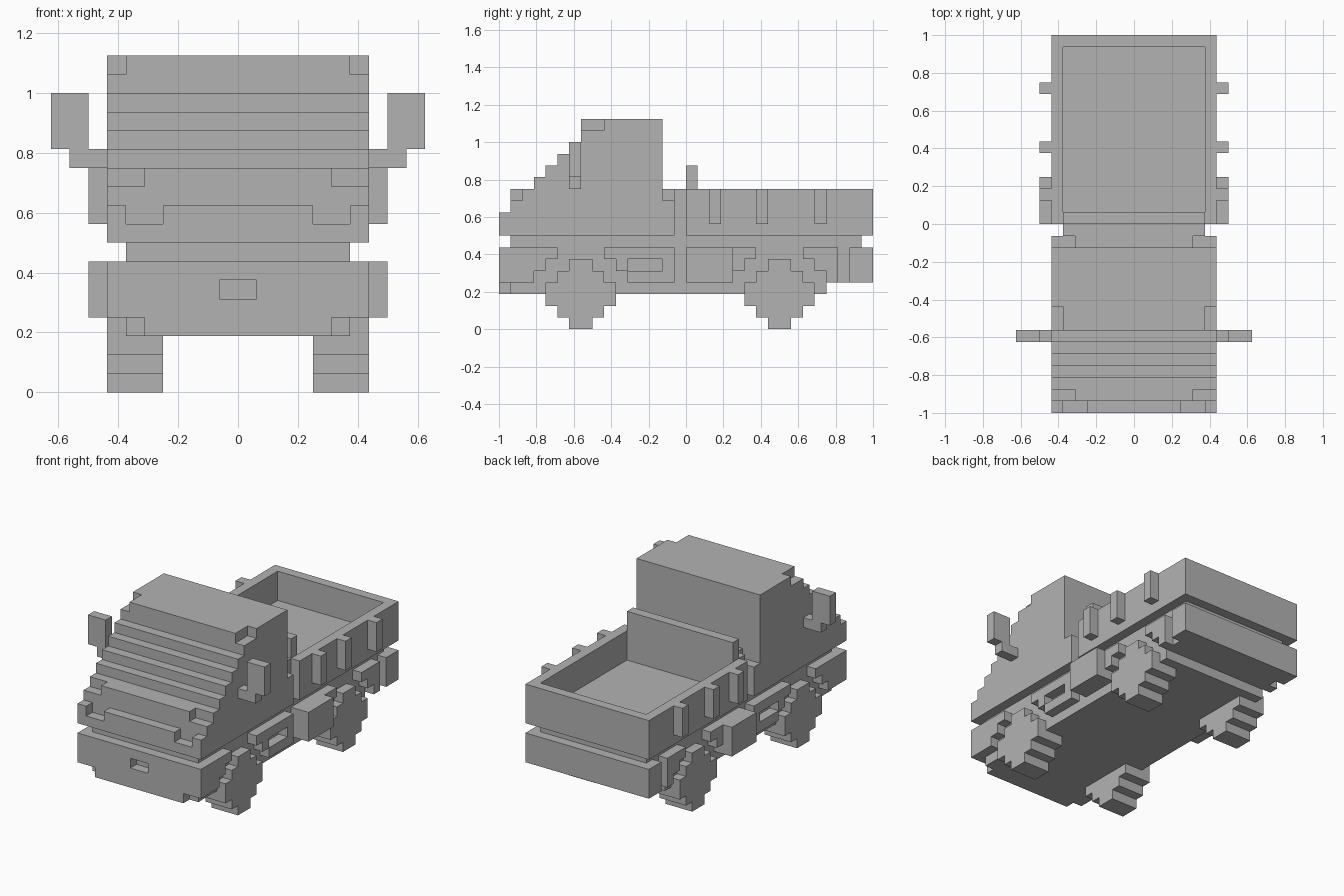
import bpy
import bmesh

U = 1 / 16  # one block of the grid

cube = bpy.data.objects.get("Cube")
if cube:
    bpy.data.objects.remove(cube, do_unlink=True)

grey = bpy.data.materials.new("plain grey")
grey.use_nodes = True
grey.diffuse_color = (0.45, 0.45, 0.45, 1)
grey.node_tree.nodes["Principled BSDF"].inputs["Base Color"].default_value = grey.diffuse_color


def prism(name, x0, x1, outline):
    """Extrude a (y, z) outline across x, in block units."""
    bm = bmesh.new()
    face = bm.faces.new([bm.verts.new((x0 * U, y * U, z * U)) for y, z in outline])
    ext = bmesh.ops.extrude_face_region(bm, geom=[face])
    moved = [v for v in ext["geom"] if isinstance(v, bmesh.types.BMVert)]
    bmesh.ops.translate(bm, verts=moved, vec=((x1 - x0) * U, 0, 0))
    bmesh.ops.recalc_face_normals(bm, faces=bm.faces)
    mesh = bpy.data.meshes.new(name)
    bm.to_mesh(mesh)
    bm.free()
    mesh.materials.append(grey)
    obj = bpy.data.objects.new(name, mesh)
    bpy.context.collection.objects.link(obj)
    return obj


def box(name, x0, x1, y0, y1, z0, z1):
    return prism(name, x0, x1, [(y0, z0), (y1, z0), (y1, z1), (y0, z1)])


def pair(build, name, x0, x1, *args):
    """Build a part on both sides."""
    return [build("left_" + name, x0, x1, *args),
            build("right_" + name, -x1, -x0, *args)]


def carve(obj, cutters):
    """Cut boxes out of a part and discard the cutters."""
    for cutter in cutters:
        mod = obj.modifiers.new("cut", "BOOLEAN")
        mod.operation = "DIFFERENCE"
        mod.solver = "EXACT"
        mod.object = cutter
    graph = bpy.context.evaluated_depsgraph_get()
    mesh = bpy.data.meshes.new_from_object(obj.evaluated_get(graph))
    obj.modifiers.clear()
    obj.data = mesh
    for cutter in cutters:
        bpy.data.objects.remove(cutter, do_unlink=True)


def stairs(start, steps):
    """Outline points of a staircase of (run, rise) steps."""
    y, z = start
    points = [(y, z)]
    for run, rise in steps:
        points.append((y, z + rise))
        y, z = y + run, z + rise
        points.append((y, z))
    return points


# Cab with stepped bonnet and windscreen
slope = stairs((-16, 8), [(1, 2), (2, 2), (1, 1), (1, 1), (1, 1), (1, 1), (7, 2)])
cab = prism("cab", -7, 7, slope + [(-2, 8)])
cutters = pair(box, "roof_notch", 6, 8, -9.5, -7, 17, 19)
cutters += pair(box, "headlight_notch", 5, 8, -15.5, -14, 11, 12.5)
cutters += pair(box, "grille_notch", 4, 6, -16.5, -15, 9, 10.5)
carve(cab, cutters)

# Mirrors
pair(box, "mirror_arm", 7, 9, -10, -9, 12, 13)
pair(box, "mirror", 8, 10, -10, -9, 13, 16)

# Link between cab and bed
box("cab_link", -5, 5, -2, -1, 8, 12)
pair(box, "link_side", 5, 7, -2, -1, 8, 11)
box("bed_link", -6, 6, -1, 0, 8, 12)

# Open bed with headboard and stakes
bed = box("bed", -7, 7, 0, 16, 8, 12)
carve(bed, [box("bed_hollow", -6, 6, 1, 15, 9, 13)])
box("headboard", -6, 6, 0, 1, 12, 14)
for number, y in enumerate((2, 6, 11), 1):
    pair(box, f"stake_{number}", 7, 8, y, y + 1, 9, 12)

# Chassis
box("body_seam", -6, 6, -15, 15, 7, 8)
box("chassis", -6, 6, -15, 14, 4, 7)
box("underbody", -6, 6, -15, 12, 3, 4)
box("front_lip", -5, 5, -16, -15, 3, 4)

# Bumpers
bumper = box("front_bumper", -7, 7, -16, -15, 4, 7)
carve(bumper, [box("bumper_slot", -1, 1, -17, -14.9, 5, 6)])
box("rear_bumper", -7, 7, 14, 16, 4, 7)


# Side panels, stepped around the wheels
def panel(name, edge, side, far):
    steps = stairs((edge, 4), [(side, 1), (side, 1), (0, 1)])
    return pair(prism, name, 6, 7, steps[:-1] + [(far, 7), (far, 4)])


panel("front_fender", -13, 1, -15)
skirts = panel("side_skirt", -5, -1, -1)
for skirt, sign in zip(skirts, (1, -1)):
    x0, x1 = sorted((sign * 5.9, sign * 7.5))
    carve(skirt, [box("skirt_slot", x0, x1, -5, -2, 5, 6)])
panel("bed_skirt", 4, 1, 3)
panel("rear_fender", 12, -1, 13)
pair(box, "toolbox", 6, 8, 0, 4, 4, 7)

# Wheels
rim = stairs((-1, 0), [(-1, 1), (-1, 1)])
lower = [(-1, 0), (-1, 1), (-2, 1), (-2, 2), (-3, 2)]
quarter = lower + [(y, 6 - z) for y, z in reversed(lower)]
wheel = quarter + [(-y, z) for y, z in reversed(quarter)]
for label, centre in (("front", -9), ("rear", 8)):
    pair(prism, label + "_wheel", 4, 7, [(y + centre, z) for y, z in wheel])
